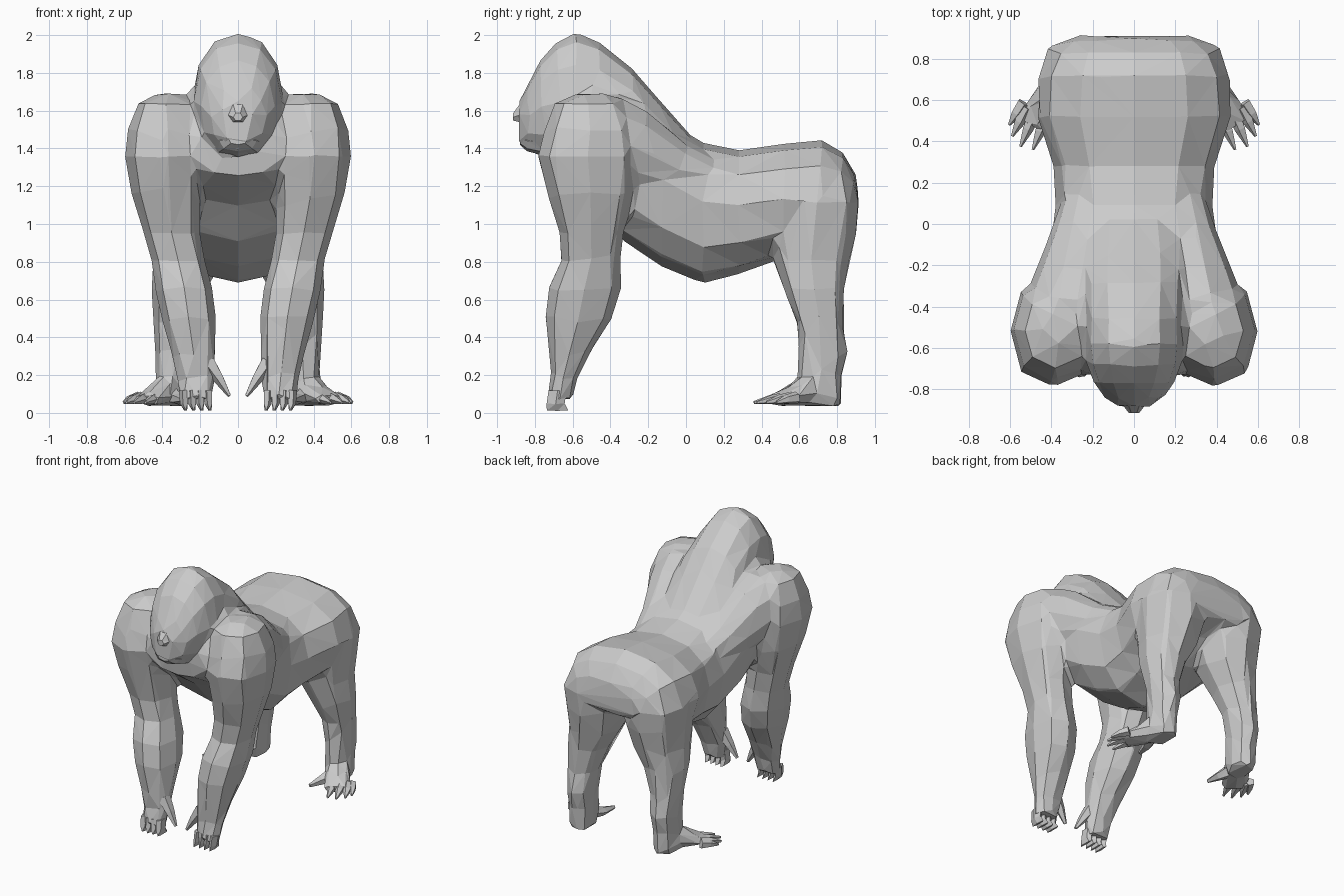
import bpy, bmesh, math
from mathutils import Vector

def loft(name, rings, mirror=False):
    """Skin equal-length point rings, cap both ends, optionally mirror in x."""
    bm = bmesh.new()
    for side in ((1, -1) if mirror else (1,)):
        vs = [[bm.verts.new((p[0] * side, p[1], p[2])) for p in r] for r in rings]
        n = len(vs[0])
        for a, b in zip(vs, vs[1:]):
            for i in range(n):
                j = (i + 1) % n
                bm.faces.new((a[i], a[j], b[j], b[i]))
        bm.faces.new(vs[0][::-1])
        bm.faces.new(vs[-1])
    bmesh.ops.recalc_face_normals(bm, faces=bm.faces)
    bmesh.ops.triangulate(bm, faces=bm.faces)
    me = bpy.data.meshes.new(name)
    bm.to_mesh(me)
    bm.free()
    ob = bpy.data.objects.new(name, me)
    bpy.context.collection.objects.link(ob)
    return ob

def power(v, e):
    return math.copysign(abs(v) ** e, v)

def angles(n):
    return [2 * math.pi * i / n for i in range(n)]

def body_ring(y, hw, z0, zw, z1, n=12, e=0.85):
    """Upright ring: half width hw at height zw, from z0 up to z1."""
    out = []
    for a in angles(n):
        s = power(math.sin(a), e)
        out.append((hw * power(math.cos(a), e), y, zw + s * ((z1 - zw) if s > 0 else (zw - z0))))
    return out

def limb_ring(z, x0, x1, y0, y1, n=8, e=0.85):
    """Level ring filling the box x0..x1, y0..y1."""
    return [((x0 + x1) / 2 + (x1 - x0) / 2 * power(math.cos(a), e),
             (y0 + y1) / 2 + (y1 - y0) / 2 * power(math.sin(a), e), z) for a in angles(n)]

def tube(name, pts, n=5):
    """Mirrored tube through points (x, y, z, radius across, radius up)."""
    d = (Vector(pts[-1][:3]) - Vector(pts[0][:3])).normalized()
    u = d.cross(Vector((0, 0, 1)) if abs(d.z) < 0.75 else Vector((0, 1, 0))).normalized()
    v = u.cross(d)
    rings = [[Vector(p[:3]) + u * p[3] * math.cos(a) + v * p[4] * math.sin(a)
              for a in angles(n)] for p in pts]
    return loft(name, rings, True)

# Torso, rump to chest
torso = loft("body", [body_ring(*r) for r in [
    (0.91, 0.24, 1.05, 1.12, 1.21),
    (0.89, 0.33, 1.03, 1.13, 1.28),
    (0.83, 0.40, 1.01, 1.14, 1.38),
    (0.72, 0.455, 0.97, 1.14, 1.445),
    (0.52, 0.47, 0.82, 1.13, 1.425),
    (0.28, 0.39, 0.735, 1.10, 1.39),
    (0.09, 0.38, 0.685, 1.12, 1.43),
    (-0.13, 0.41, 0.775, 1.24, 1.55),
    (-0.33, 0.43, 0.91, 1.36, 1.71),
    (-0.50, 0.39, 1.10, 1.46, 1.77),
    (-0.64, 0.32, 1.20, 1.42, 1.66),
    (-0.73, 0.24, 1.26, 1.39, 1.50)]])

# Head with the thick neck running into the back
head = loft("head", [body_ring(*r, e=0.95) for r in [
    (0.06, 0.20, 1.25, 1.32, 1.43),
    (-0.10, 0.25, 1.30, 1.42, 1.61),
    (-0.28, 0.25, 1.35, 1.57, 1.82),
    (-0.46, 0.24, 1.36, 1.65, 1.965),
    (-0.58, 0.24, 1.35, 1.67, 2.015),
    (-0.68, 0.23, 1.35, 1.66, 1.97),
    (-0.77, 0.195, 1.36, 1.62, 1.87),
    (-0.84, 0.145, 1.38, 1.57, 1.74),
    (-0.885, 0.08, 1.42, 1.53, 1.64)]])

# Shoulder blades spreading from the waist to the shoulders
blades = tube("shoulder_blade", [(0.22, 0.20, 1.20, 0.10, 0.11),
                                 (0.26, -0.05, 1.28, 0.14, 0.16),
                                 (0.29, -0.28, 1.40, 0.20, 0.22),
                                 (0.32, -0.44, 1.46, 0.22, 0.24),
                                 (0.36, -0.60, 1.46, 0.18, 0.19)], 10)

# Front limbs from shoulder to knuckles
arms = loft("arm", [limb_ring(*r) for r in [
    (1.69, 0.30, 0.43, -0.58, -0.42),
    (1.64, 0.23, 0.53, -0.70, -0.33),
    (1.50, 0.19, 0.585, -0.75, -0.27),
    (1.36, 0.18, 0.60, -0.79, -0.25),
    (1.16, 0.20, 0.565, -0.735, -0.27),
    (0.95, 0.20, 0.50, -0.67, -0.33),
    (0.81, 0.175, 0.46, -0.66, -0.345),
    (0.66, 0.135, 0.44, -0.73, -0.34),
    (0.50, 0.115, 0.405, -0.745, -0.39),
    (0.32, 0.115, 0.355, -0.725, -0.505),
    (0.18, 0.12, 0.325, -0.715, -0.575),
    (0.07, 0.13, 0.315, -0.74, -0.60)]], True)

# Hind limbs from hip to ankle
legs = loft("leg", [limb_ring(*r) for r in [
    (1.30, 0.12, 0.39, 0.52, 0.86),
    (1.12, 0.03, 0.47, 0.45, 0.92),
    (0.96, 0.03, 0.46, 0.42, 0.905),
    (0.80, 0.08, 0.45, 0.465, 0.865),
    (0.65, 0.17, 0.46, 0.515, 0.84),
    (0.48, 0.23, 0.45, 0.585, 0.83),
    (0.33, 0.25, 0.44, 0.595, 0.86),
    (0.20, 0.26, 0.435, 0.59, 0.83),
    (0.10, 0.26, 0.435, 0.59, 0.83),
    (0.035, 0.27, 0.42, 0.61, 0.82)]], True)

# Foot, turned outwards
feet = tube("foot", [(0.33, 0.74, 0.125, 0.07, 0.085),
                     (0.38, 0.64, 0.12, 0.09, 0.085),
                     (0.44, 0.54, 0.085, 0.10, 0.05),
                     (0.49, 0.47, 0.07, 0.095, 0.035)], 8)

# Blend the main masses into one skin and reduce it to coarse facets
with bpy.context.temp_override(active_object=torso, object=torso,
                               selected_editable_objects=[torso, head, blades, arms, legs, feet]):
    bpy.ops.object.join()
m = torso.modifiers.new("skin", 'REMESH')
m.mode, m.voxel_size = 'VOXEL', 0.018
m = torso.modifiers.new("soften", 'SMOOTH')
m.factor, m.iterations = 0.5, 12
m = torso.modifiers.new("facets", 'DECIMATE')
m.ratio = 0.014
bpy.context.view_layer.update()
deps = bpy.context.evaluated_depsgraph_get()
skin = bpy.data.meshes.new_from_object(torso.evaluated_get(deps))
torso.modifiers.clear()
torso.data = skin
skin.polygons.foreach_set("use_smooth", [False] * len(skin.polygons))

# Nose and lower lip
loft("nose", [body_ring(*r, n=6, e=1) for r in [
    (-0.80, 0.09, 1.53, 1.59, 1.70),
    (-0.87, 0.06, 1.53, 1.58, 1.66),
    (-0.915, 0.025, 1.545, 1.565, 1.59)]])
loft("lower_lip", [body_ring(*r, n=8) for r in [
    (-0.74, 0.14, 1.36, 1.43, 1.50),
    (-0.84, 0.10, 1.385, 1.44, 1.50),
    (-0.88, 0.05, 1.42, 1.45, 1.48)]])

# Knuckles and thumb
for i in range(4):
    x = 0.155 + 0.043 * i
    tube("finger", [(x + 0.003, -0.68, 0.12, 0.026, 0.05),
                    (x, -0.69, 0.05, 0.023, 0.05),
                    (x - 0.008, -0.68, 0.012, 0.008, 0.06)])
tube("thumb", [(0.16, -0.65, 0.27, 0.045, 0.05),
               (0.10, -0.66, 0.18, 0.03, 0.035),
               (0.045, -0.67, 0.09, 0.01, 0.012)])

# Outward toes and grasping big toe
for x, y in [(0.605, 0.48), (0.59, 0.425), (0.55, 0.375), (0.49, 0.36)]:
    bx, by = 0.42 + (x - 0.49) * 1.0, 0.54 + (y - 0.36) * 0.4
    tube("toe", [(bx, by, 0.08, 0.032, 0.035),
                 ((bx + x) / 2, (by + y) / 2, 0.072, 0.028, 0.025),
                 (x, y, 0.055, 0.007, 0.008)])
tube("big_toe", [(0.36, 0.63, 0.10, 0.05, 0.055),
                 (0.32, 0.52, 0.075, 0.035, 0.032),
                 (0.30, 0.42, 0.07, 0.012, 0.014)])
